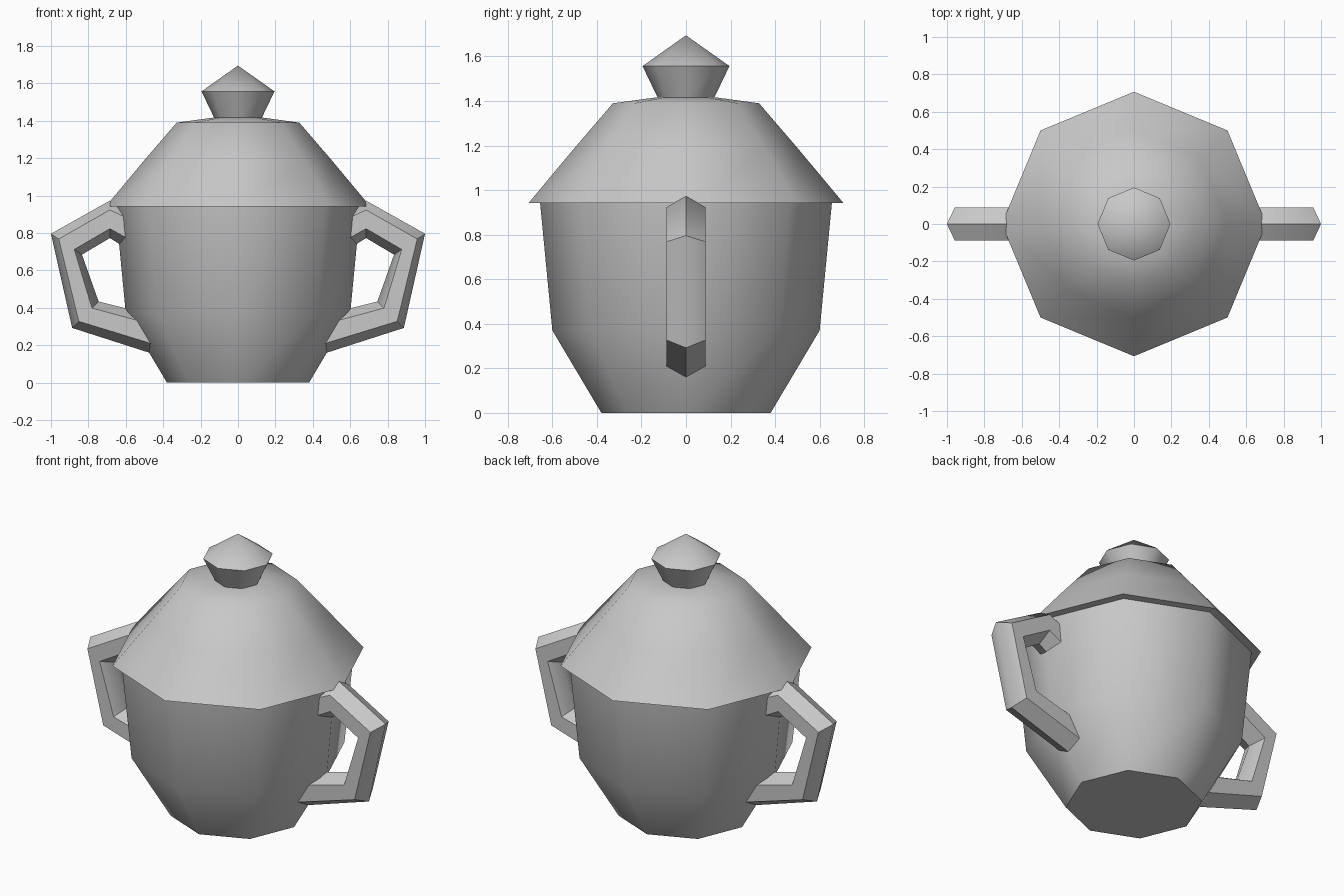
import bpy
import bmesh
from math import sin, cos, pi, radians

SIDES = 8

cube = bpy.data.objects.get("Cube")
if cube:
    bpy.data.objects.remove(cube, do_unlink=True)

grey = bpy.data.materials.new("plain grey")
grey.use_nodes = True
colour = (0.58, 0.58, 0.58, 1)
grey.diffuse_color = colour
grey.node_tree.nodes["Principled BSDF"].inputs["Base Color"].default_value = colour


def skin(name, rings):
    """Bridge rings of points, cap both ends and smooth the shallow edges."""
    bm = bmesh.new()
    loops = [[bm.verts.new(p) for p in ring] for ring in rings]
    for a, b in zip(loops, loops[1:]):
        n = len(a)
        for i in range(n):
            j = (i + 1) % n
            bm.faces.new((a[i], a[j], b[j], b[i]))
    bm.faces.new(loops[0])
    bm.faces.new(loops[-1])
    bmesh.ops.remove_doubles(bm, verts=bm.verts, dist=0.0005)
    bmesh.ops.recalc_face_normals(bm, faces=bm.faces)
    mesh = bpy.data.meshes.new(name)
    bm.to_mesh(mesh)
    bm.free()
    mesh.materials.append(grey)
    obj = bpy.data.objects.new(name, mesh)
    bpy.context.collection.objects.link(obj)
    bpy.ops.object.select_all(action='DESELECT')
    obj.select_set(True)
    bpy.context.view_layer.objects.active = obj
    bpy.ops.object.shade_smooth_by_angle(angle=radians(50))


def lathe(name, profile):
    turns = [2 * pi * i / SIDES for i in range(SIDES)]
    skin(name, [[(r * cos(t), r * sin(t), z) for t in turns] for r, z in profile])


def handle(name, side):
    # Each stop: x, z and the tilt of the outward direction
    path = [(0.56, 0.81, 110), (0.685, 0.873, 90), (0.917, 0.74, 34),
            (0.816, 0.363, -45), (0.45, 0.257, -74)]
    radius = 0.1
    rings = []
    for x, z, tilt in path:
        u, w = cos(radians(tilt)), sin(radians(tilt))
        ring = []
        for i in range(6):
            out, across = radius * cos(i * pi / 3), radius * sin(i * pi / 3)
            ring.append((side * (x + out * u), across * 1.02, z + out * w))
        rings.append(ring)
    skin(name, rings)


# Tapered pot, overhanging lid and pointed knob
lathe("pot_body", [(0.38, 0), (0.6, 0.37), (0.655, 0.942)])
lathe("lid", [(0.64, 0.942), (0.707, 0.942), (0.5, 1.19), (0.328, 1.39), (0.13, 1.417)])
lathe("lid_knob", [(0.127, 1.415), (0.195, 1.557), (0.0001, 1.695)])

# Angular six-sided handles
for label, side in (("left", 1), ("right", -1)):
    handle(label + "_handle", side)
